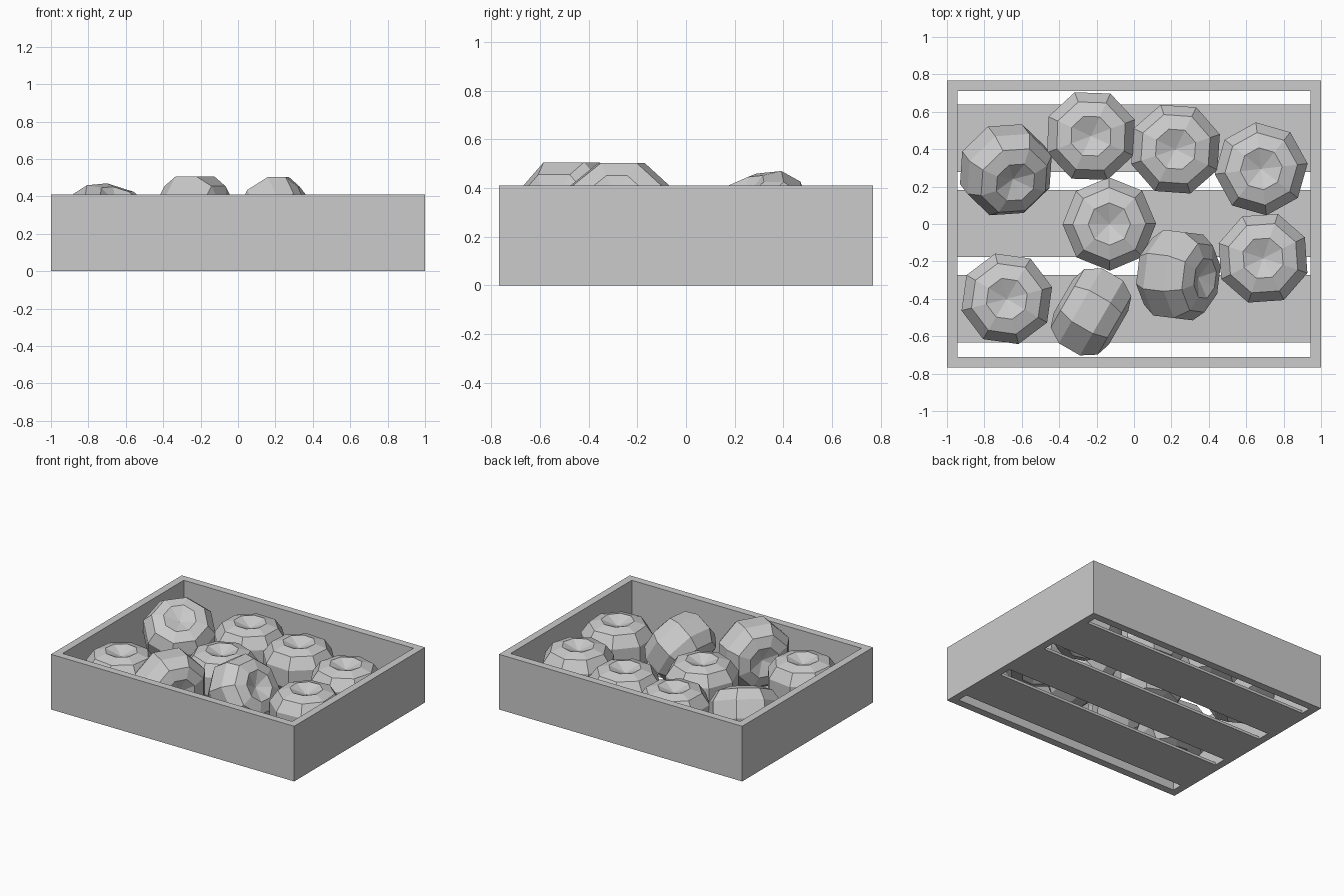
import bpy, bmesh
from math import cos, sin, pi, radians
from mathutils import Matrix

if "Cube" in bpy.data.objects:
    bpy.data.objects.remove(bpy.data.objects["Cube"])

grey = bpy.data.materials.new("light_grey")
grey.use_nodes = True
COLOR = (0.6, 0.6, 0.6, 1)
grey.diffuse_color = COLOR
grey.node_tree.nodes["Principled BSDF"].inputs["Base Color"].default_value = COLOR


def add_object(name, bm):
    bmesh.ops.recalc_face_normals(bm, faces=bm.faces)
    mesh = bpy.data.meshes.new(name)
    bm.to_mesh(mesh)
    bm.free()
    mesh.materials.append(grey)
    obj = bpy.data.objects.new(name, mesh)
    bpy.context.collection.objects.link(obj)


# Crate walls: outer and inner rectangles at two heights, joined into one closed frame
HALF_X, HALF_Y, HEIGHT, WALL = 1.0, 0.768, 0.41, 0.056
bm = bmesh.new()
loops = []
for inset, z in ((0, 0), (0, HEIGHT), (WALL, HEIGHT), (WALL, 0)):
    loops.append([bm.verts.new((sx * (HALF_X - inset), sy * (HALF_Y - inset), z))
                  for sx, sy in ((-1, -1), (1, -1), (1, 1), (-1, 1))])
for a, b in zip(loops, loops[1:] + loops[:1]):
    for i in range(4):
        j = (i + 1) % 4
        bm.faces.new((a[i], a[j], b[j], b[i]))
add_object("crate_walls", bm)

# Three floor slats with gaps between them
THICK = 0.02
for label, y in (("front", -0.453), ("middle", 0.003), ("back", 0.458)):
    bm = bmesh.new()
    size = Matrix.Diagonal((2 * (HALF_X - WALL), 0.36, THICK, 1))
    bmesh.ops.create_cube(bm, size=1, matrix=Matrix.Translation((0, y, THICK / 2)) @ size)
    add_object(label + "_floor_slat", bm)

# Apple profile (radius, height), dimpled at both ends
PROFILE = [(0.113, 0.17), (0.195, 0.145), (0.25, 0.065),
           (0.25, -0.065), (0.195, -0.145), (0.113, -0.17)]
DIMPLE = 0.125
SIDES = 8


def apple(name, location, rotation):
    bm = bmesh.new()
    rings = []
    for r, z in PROFILE:
        angles = [2 * pi * (i + 0.5) / SIDES for i in range(SIDES)]
        rings.append([bm.verts.new((r * cos(a), r * sin(a), z)) for a in angles])
    top, bottom = bm.verts.new((0, 0, DIMPLE)), bm.verts.new((0, 0, -DIMPLE))
    for i in range(SIDES):
        j = (i + 1) % SIDES
        for upper, lower in zip(rings, rings[1:]):
            bm.faces.new((upper[i], lower[i], lower[j], upper[j]))
        bm.faces.new((top, rings[0][i], rings[0][j]))
        bm.faces.new((bottom, rings[-1][j], rings[-1][i]))
    bmesh.ops.transform(bm, matrix=Matrix.Translation(location) @ rotation, verts=bm.verts)
    add_object(name, bm)


# Upright apples: x, y, turn in degrees
upright = [(-0.23, 0.47, -2), (0.222, 0.4, -4), (0.68, 0.295, -16),
           (-0.132, 0, -22), (-0.68, -0.4, -8), (0.69, -0.183, 4)]
for n, (x, y, turn) in enumerate(upright, 1):
    apple(f"upright_apple_{n}", (x, y, 0.213), Matrix.Rotation(radians(turn), 4, 'Z'))

# Leaning apples: position, heading of the axis, tilt from vertical, roll
leaning = [((-0.685, 0.29, 0.25), -53, 30, 8),
           ((-0.23, -0.47, 0.275), 150, 90, 0),
           ((0.237, -0.273, 0.273), -7, 58, 0)]
for n, (place, heading, tilt, roll) in enumerate(leaning, 1):
    turn = (Matrix.Rotation(radians(heading), 4, 'Z')
            @ Matrix.Rotation(radians(tilt), 4, 'Y')
            @ Matrix.Rotation(radians(roll), 4, 'Z'))
    apple(f"leaning_apple_{n}", place, turn)
